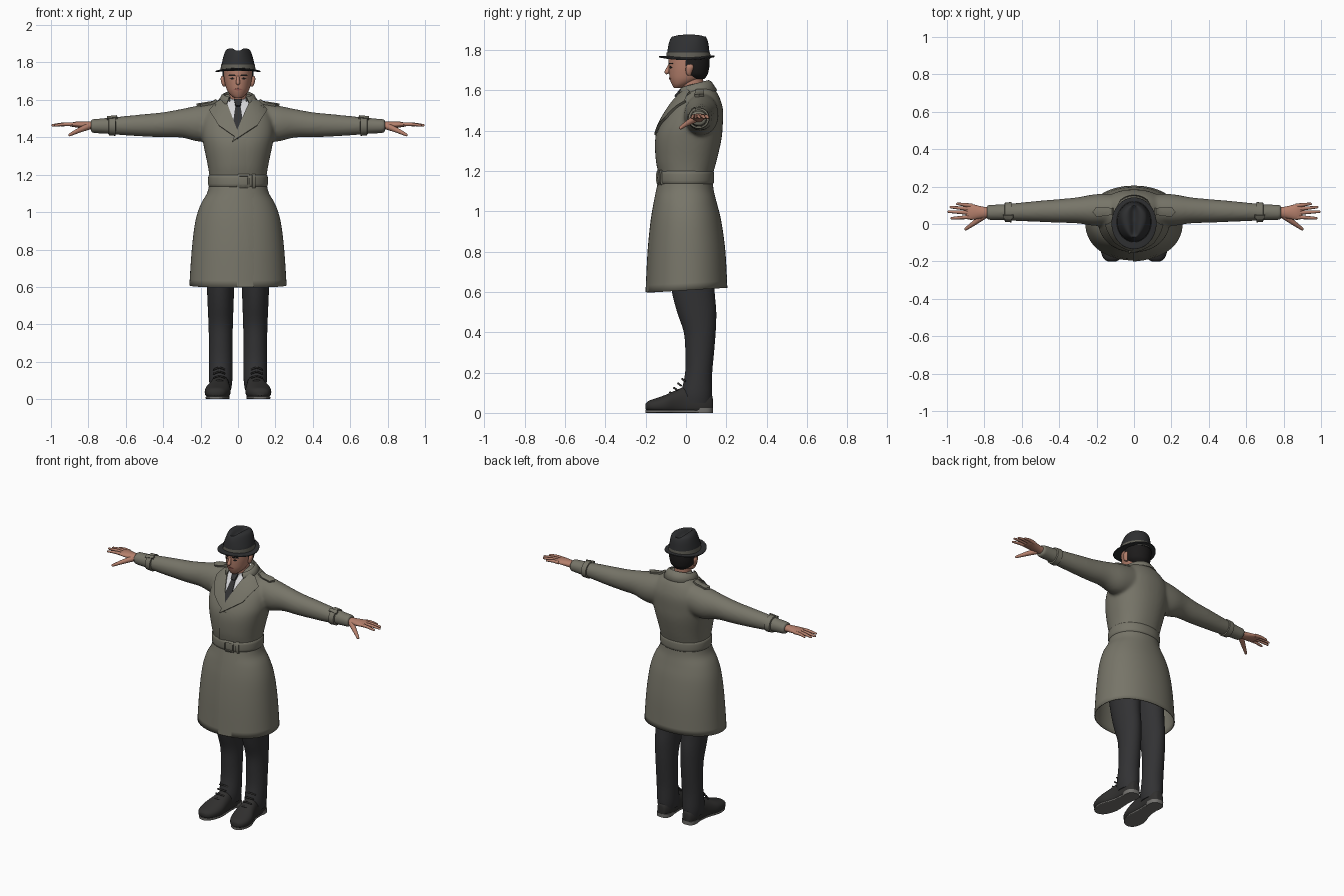
import bpy, bmesh, math
from mathutils import Vector
from mathutils.bvhtree import BVHTree

if "Cube" in bpy.data.objects:
    bpy.data.objects.remove(bpy.data.objects["Cube"])

def material(name, r, g, b):
    m = bpy.data.materials.new(name)
    m.diffuse_color = (r, g, b, 1)
    m.use_nodes = True
    m.node_tree.nodes["Principled BSDF"].inputs["Base Color"].default_value = m.diffuse_color
    return m

COAT = material("coat_khaki", .185, .178, .14)
DARK = material("trouser_charcoal", .032, .032, .034)
HAT = material("hat_black", .028, .029, .031)
BAND = material("band_grey", .12, .115, .095)
SKIN = material("skin", .46, .215, .15)
HAIR = material("hair_black", .012, .011, .011)
SHIRT = material("shirt_white", .68, .68, .70)
SHOE = material("shoe_black", .03, .029, .028)
SOLE = material("sole_grey", .17, .165, .155)
LIP = material("lip_red", .32, .11, .09)

def finish(name, bm, mat, mirror=False):
    bmesh.ops.recalc_face_normals(bm, faces=bm.faces[:])
    me = bpy.data.meshes.new(name)
    bm.to_mesh(me)
    bm.free()
    me.materials.append(mat)
    ob = bpy.data.objects.new(name, me)
    bpy.context.collection.objects.link(ob)
    if mirror:
        ob.modifiers.new("mirror", 'MIRROR').use_mirror_merge = False
    return ob

def skin_rings(bm, rings, caps=True):
    vs = [[bm.verts.new(p) for p in r] for r in rings]
    n = len(vs[0])
    for a, b in zip(vs, vs[1:]):
        for i in range(n):
            j = (i + 1) % n
            bm.faces.new((a[i], a[j], b[j], b[i]))
    if caps:
        bm.faces.new(vs[0])
        bm.faces.new(vs[-1])

def spline(rows, k):
    out = []
    for i in range(len(rows) - 1):
        p0, p1, p2, p3 = rows[max(i-1, 0)], rows[i], rows[i+1], rows[min(i+2, len(rows)-1)]
        for s in range(k):
            t = s / k
            out.append([.5*(2*b + (c-a)*t + (2*a-5*b+4*c-d)*t*t + (3*b-a-3*c+d)*t**3)
                        for a, b, c, d in zip(p0, p1, p2, p3)])
    return out + [list(rows[-1])]

# Section = (position on axis, centre 1, centre 2, radius 1, radius 2)
def add_loft(bm, secs, axis='Z', n=40, p=2.0, k=4, caps=True, warp=None):
    rings = []
    for t, c1, c2, r1, r2 in spline(secs, k):
        ring = []
        for i in range(n):
            a = 2 * math.pi * i / n
            c, s = math.cos(a), math.sin(a)
            u = c1 + r1 * math.copysign(abs(c) ** (2/p), c)
            v = c2 + r2 * math.copysign(abs(s) ** (2/p), s)
            q = Vector({'Z': (u, v, t), 'X': (t, u, v), 'Y': (u, t, v)}[axis])
            ring.append(warp(q) if warp else q)
        rings.append(ring)
    skin_rings(bm, rings, caps)

def loft(name, secs, mat, mirror=False, **kw):
    bm = bmesh.new()
    add_loft(bm, secs, **kw)
    return finish(name, bm, mat, mirror)

def body(z, rx, front, back):
    return (z, 0, (front + back) / 2, rx, (back - front) / 2)

def tube(name, pts, radii, mat, mirror=True, n=12):
    rows = spline([(*p, r) for p, r in zip(pts, radii)], 4)
    # rounded tip
    d = (Vector(rows[-1][:3]) - Vector(rows[-2][:3])).normalized()
    r = rows[-1][3]
    rows += [[*(Vector(rows[-1][:3]) + d * r * .6), r * .75], [*(Vector(rows[-1][:3]) + d * r * .95), r * .25]]
    bm, rings = bmesh.new(), []
    for i, row in enumerate(rows):
        t = Vector(rows[min(i+1, len(rows)-1)][:3]) - Vector(rows[max(i-1, 0)][:3])
        q = t.to_track_quat('Z', 'Y')
        rings.append([Vector(row[:3]) + q @ Vector((math.cos(2*math.pi*j/n), math.sin(2*math.pi*j/n), 0)) * row[3]
                      for j in range(n)])
    skin_rings(bm, rings)
    return finish(name, bm, mat, mirror)

def tree(ob):
    bpy.context.view_layer.update()
    return BVHTree.FromObject(ob, bpy.context.evaluated_depsgraph_get())

# Cloth plate: flat outline dropped on a surface from the front or from the top
def patch(name, poly, bvh, off, mat, mirror=False, top=False, step=.015):
    bm = bmesh.new()
    bm.faces.new([bm.verts.new((x, 0, z)) for x, z in poly])
    bmesh.ops.triangulate(bm, faces=bm.faces[:])
    for ax in (0, 2):
        lo, hi = min(v.co[ax] for v in bm.verts), max(v.co[ax] for v in bm.verts)
        for i in range(1, int((hi - lo) / step) + 1):
            co, no = Vector((0, 0, 0)), Vector((0, 0, 0))
            co[ax], no[ax] = lo + i * step, 1
            bmesh.ops.bisect_plane(bm, geom=bm.verts[:] + bm.edges[:] + bm.faces[:], plane_co=co, plane_no=no)
    base = bm.verts[:]
    res = bmesh.ops.extrude_face_region(bm, geom=bm.faces[:], use_keep_orig=True)
    upper = {v for v in res['geom'] if isinstance(v, bmesh.types.BMVert)}
    for v in base + list(upper):
        x, z = v.co.x, v.co.z
        src, d = (Vector((x, z, 3)), Vector((0, 0, -1))) if top else (Vector((x, -2, z)), Vector((0, 1, 0)))
        hit, no, _, _ = bvh.ray_cast(src, d)
        if hit is None:
            hit, no, _, _ = bvh.find_nearest(Vector((x, 0, z)))
        if no.dot(d) > 0:
            no = -no
        h = off(x, z) if callable(off) else off
        v.co = hit + no * (h if v in upper else -.003)
    return finish(name, bm, mat, mirror)

def box_poly(x0, x1, z0, z1):
    return [(x0, z0), (x1, z0), (x1, z1), (x0, z1)]

# Coat upper body and sleeves, fused into one surface
torso = [body(1.14, .153, -.13, .13), body(1.18, .152, -.132, .133), body(1.25, .162, -.146, .152),
         body(1.35, .183, -.15, .175), body(1.42, .195, -.132, .182), body(1.5, .188, -.088, .184),
         body(1.56, .15, -.045, .168), body(1.6, .105, -.012, .145), body(1.63, .065, 0, .11)]
sleeve = [(.08, .08, 1.49, .08, .1), (.2, .075, 1.474, .085, .098), (.3, .073, 1.475, .07, .077),
          (.4, .07, 1.467, .063, .067), (.5, .068, 1.464, .057, .06), (.6, .065, 1.462, .05, .052),
          (.7, .063, 1.461, .043, .043), (.787, .062, 1.46, .041, .037)]
bm = bmesh.new()
add_loft(bm, torso, p=2.2)
for side in (1, -1):
    add_loft(bm, sleeve, axis='X', warp=lambda q: Vector((q.x * side, q.y, q.z)))
coat = finish("coat_upper", bm, COAT)
rm = coat.modifiers.new("fuse", 'REMESH')
rm.mode, rm.voxel_size, rm.use_smooth_shade = 'VOXEL', .009, True
sm = coat.modifiers.new("relax", 'SMOOTH')
sm.factor, sm.iterations = .5, 8
coat_bvh = tree(coat)

# Coat skirt, open at the hem
def hem(q):
    w = max(0, 1 - (q.z - .608) / .3)
    return Vector((q.x, q.y, q.z + .012 * w * q.y / .2))
skirt = loft("coat_skirt", [body(.608, .26, -.195, .205), body(.8, .247, -.185, .195), body(.95, .228, -.17, .175),
             body(1.04, .2, -.155, .153), body(1.1, .166, -.143, .138), body(1.15, .153, -.132, .132)],
             COAT, n=64, p=2.15, caps=False, warp=hem)
sol = skirt.modifiers.new("cloth", 'SOLIDIFY')
sol.thickness, sol.offset = .006, -1
skirt_bvh = tree(skirt)
patch("skirt_overlap", box_poly(-.005, .1, .6, 1.14), skirt_bvh, lambda x, z: .006 - .007 * (x + .005) / .105, COAT, step=.03)
patch("chest_overlap", [(-.025, 1.39), (-.04, 1.2), (.06, 1.2), (.06, 1.39)], coat_bvh,
      lambda x, z: .006 - .007 * (x + .04) / .1, COAT)

# Belt with buckle and loop
belt = loft("belt", [body(z, .153 + d, -.134 - d, .133 + d) for z, d in
            ((1.134, -.004), (1.139, .005), (1.167, .007), (1.195, .005), (1.2, -.004))], COAT, n=64, p=2.15, k=2)
belt_bvh = tree(belt)
for i, r in enumerate([(0, .008, 1.136, 1.198), (.052, .06, 1.136, 1.198), (.008, .052, 1.136, 1.143),
                       (.008, .052, 1.191, 1.198), (.074, .09, 1.136, 1.198)]):
    patch(f"buckle_bar_{i}", box_poly(*r), belt_bvh, .008, COAT)

# Shirt, tie, lapels
patch("shirt_front", [(-.075, 1.6), (0, 1.42), (.075, 1.6)], coat_bvh, .003, SHIRT)
patch("tie", [(-.013, 1.565), (-.027, 1.47), (0, 1.43), (.027, 1.47), (.013, 1.565)], coat_bvh, .008, DARK)
patch("tie_knot", [(-.02, 1.595), (-.013, 1.56), (.013, 1.56), (.02, 1.595)], coat_bvh, .018, DARK)
lap = [(.068, 1.605), (.11, 1.585), (.118, 1.56), (.15, 1.54), (.1, 1.46), (-.03, 1.375), (-.008, 1.425)]
patch("lapel_left", lap, coat_bvh, .013, COAT)
patch("lapel_right", [(-x, z) for x, z in lap[:-2]] + [(0, 1.39), (.0, 1.425)], coat_bvh, .009, COAT)
loft("shirt_collar", [(1.55, 0, .027, .067, .068), (1.59, 0, .03, .062, .063), (1.617, 0, .034, .058, .06)], SHIRT,
     warp=lambda q: Vector((q.x, q.y, q.z + (q.y - .03) * .3)))

# Turned-down coat collar around the neck
bm = bmesh.new()
rows = []
for i in range(33):
    a = math.radians(-145 + 290 * i / 32)
    s, c = math.sin(a), math.cos(a)
    rows.append([bm.verts.new(p) for p in ((.07*s, .04+.065*c, 1.585), (.076*s, .04+.072*c, 1.631+.019*c),
                 (.088*s, .042+.084*c, 1.625+.018*c), (.11*s, .05+.105*c, 1.588+.012*c))])
for a, b in zip(rows, rows[1:]):
    for j in range(3):
        bm.faces.new((a[j], b[j], b[j+1], a[j+1]))
finish("coat_collar", bm, COAT).modifiers.new("cloth", 'SOLIDIFY').thickness = .006

# Shoulder tabs and cuff straps
patch("shoulder_tab", [(.11, .05), (.2, .045), (.22, .066), (.2, .088), (.11, .085)], coat_bvh, .013, COAT, True, True)
loft("cuff_strap", [(x, .063, 1.461, .046 + d, .045 + d) for x, d in
     ((.653, -.003), (.656, .008), (.69, .006), (.693, -.005))], COAT, True, axis='X', k=1)
patch("cuff_buckle", box_poly(.645, .7, .035, .05), coat_bvh, .013, COAT, True, True)

# Hands
loft("palm", [(.76, .061, 1.461, .026, .022), (.81, .062, 1.464, .031, .02), (.86, .064, 1.468, .041, .016),
     (.885, .066, 1.468, .042, .012), (.9, .066, 1.467, .034, .007)], SKIN, True, axis='X', n=24)
for nm, y0, x1, y1 in (("little", .098, .945, .108), ("ring", .079, .98, .09), ("middle", .059, .992, .066), ("index", .038, .975, .031)):
    tube(nm + "_finger", [(.865, y0, 1.468), ((.865 + x1) / 2, (y0 + y1) / 2, 1.47), (x1, y1, 1.464)], (.011, .0095, .0065), SKIN)
tube("thumb", [(.80, .045, 1.458), (.855, .005, 1.435), (.9, -.027, 1.413)], (.018, .013, .008), SKIN)

# Head, hair, ears, face
loft("neck", [(1.54, 0, .035, .052, .055), (1.66, 0, .03, .048, .055)], SKIN)
head = loft("head", [(1.611, 0, -.04, .02, .02), (1.628, 0, -.024, .042, .046), (1.655, 0, -.002, .06, .078),
            (1.69, 0, .01, .07, .094), (1.72, 0, .013, .074, .098), (1.76, 0, .014, .075, .1), (1.8, 0, .014, .068, .09)], SKIN)
loft("hair", [(1.655, 0, .045, .045, .045), (1.675, 0, .04, .068, .066), (1.7, 0, .036, .078, .077),
     (1.73, 0, .034, .082, .083), (1.78, 0, .034, .082, .083)], HAIR)
loft("ear", [(1.672, .073, .017, .006, .008), (1.685, .077, .014, .01, .014), (1.712, .082, .018, .011, .019),
     (1.728, .08, .02, .008, .014)], SKIN, True, n=16)
head_bvh = tree(head)
tube("nose", [(0, -.079, 1.732), (0, -.087, 1.71), (0, -.095, 1.69)], (.006, .009, .012), SKIN, False)
patch("eye", [(.018, 1.713), (.03, 1.708), (.044, 1.713), (.03, 1.72)], head_bvh, .002, HAIR, True)
patch("brow", [(.014, 1.729), (.048, 1.729), (.045, 1.735), (.016, 1.735)], head_bvh, .004, HAIR, True)
patch("mouth", [(-.024, 1.657), (0, 1.65), (.024, 1.657), (0, 1.663)], head_bvh, .003, LIP)

# Hat: brim, pinched crown, band
loft("hat_brim", [(1.752, 0, .005, .085, .1), (1.749, 0, .004, .116, .134), (1.753, 0, .004, .12, .138),
     (1.757, 0, .004, .116, .134), (1.764, 0, .005, .085, .1)], HAT, n=56, k=3,
     warp=lambda q: Vector((q.x, q.y, q.z + .014 * (q.y / .137) ** 2)))
def pinch(q):
    h = max(0, (q.z - 1.79) / .085)
    f = max(0, min(1, (.06 - q.y) / .14))
    dip = .022 * max(0, h - .9) / .1 * math.exp(-(q.x / .022) ** 2)
    return Vector((q.x * (1 - .33 * h * f), q.y, q.z - dip))
loft("hat_crown", [(1.755, 0, .012, .091, .108), (1.8, 0, .012, .087, .103), (1.84, 0, .013, .08, .096),
     (1.865, 0, .014, .07, .084), (1.875, 0, .015, .052, .063), (1.876, 0, .015, .025, .032), (1.875, 0, .015, .003, .004)],
     HAT, n=56, warp=pinch)
loft("hat_band", [(1.757, 0, .012, .0935, .1105), (1.788, 0, .012, .091, .1075)], BAND, n=56, caps=False)

# Trousers
loft("trouser_leg", [(.05, .0925, .05, .055, .075), (.1, .0925, .053, .062, .076), (.2, .0925, .063, .063, .067),
     (.3, .0925, .068, .063, .071), (.4, .0925, .068, .065, .079), (.5, .093, .053, .069, .097), (.6, .093, .036, .073, .106),
     (.75, .09, .02, .08, .115), (1.0, .075, .0, .08, .11)], DARK, True)

# Shoes
upper = [(-.2, .118, .032, .022, .014), (-.185, .117, .034, .045, .026), (-.15, .114, .036, .062, .036),
         (-.1, .108, .042, .068, .048), (-.05, .1, .05, .058, .062), (0, .095, .055, .05, .075),
         (.08, .092, .052, .048, .072), (.125, .092, .045, .03, .045), (.133, .092, .04, .015, .03)]
loft("shoe", upper, SHOE, True, axis='Y', p=2.3, warp=lambda q: Vector((q.x, q.y, max(q.z, .012))))
loft("sole", [(y, cx, .0075, max(r - .005, .01), .0075) for y, cx, _, r, _ in upper[:-1]], SOLE, True, axis='Y', p=5)
loft("heel", [(0, .092, .083, .046, .05), (.024, .092, .083, .047, .051)], SOLE, True, p=2.5, k=1)
for i in range(4):
    y, z = -.075 + .02 * i, .098 + .022 * i
    tube(f"lace_{i}", [(.07, y + .01, z - .006), (.1, y - .004, z + .004), (.13, y + .01, z - .006)], (.005,) * 3, SHOE, n=8)

# Smooth shading with crisp edges
for ob in bpy.data.objects:
    ob.select_set(ob.type == 'MESH')
bpy.context.view_layer.objects.active = coat
bpy.ops.object.shade_smooth_by_angle(angle=math.radians(45))
